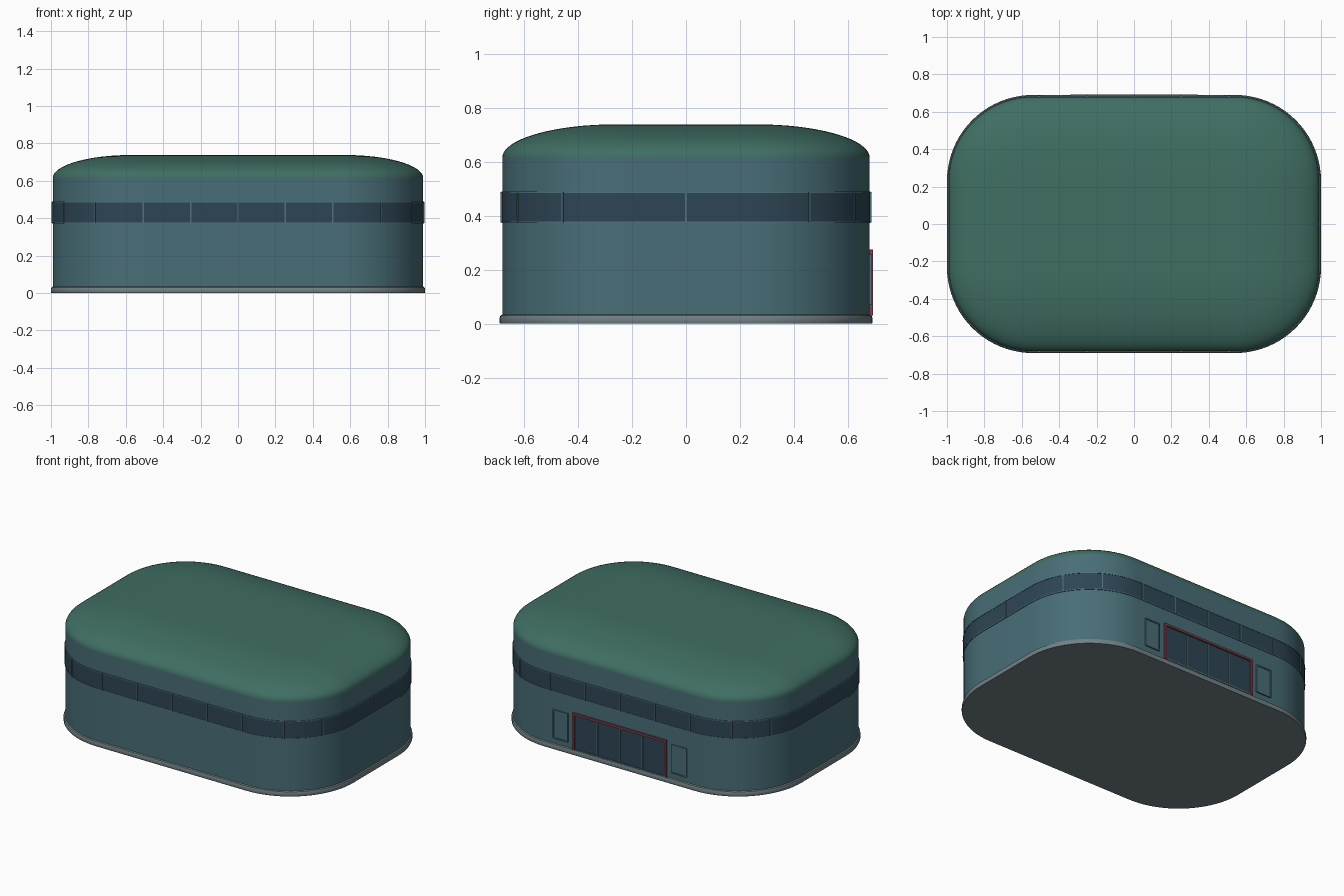
import bpy, bmesh
from math import sin, cos, pi, radians
from mathutils import Matrix

if "Cube" in bpy.data.objects:
    bpy.data.objects.remove(bpy.data.objects["Cube"])

HX, HY, R = 0.99, 0.68, 0.45      # wall half sizes and corner radius
CX, CY = HX - R, HY - R           # corner arc centres


def mat(name, c):
    m = bpy.data.materials.new(name)
    m.diffuse_color = (*c, 1)
    m.use_nodes = True
    m.node_tree.nodes["Principled BSDF"].inputs["Base Color"].default_value = m.diffuse_color
    return m


WALL = mat("wall_teal", (0.065, 0.155, 0.185))
ROOF = mat("roof_green", (0.05, 0.155, 0.125))
GLASS = mat("dark_glass", (0.027, 0.06, 0.09))
TRIM = mat("trim", (0.08, 0.17, 0.2))
STONE = mat("plinth_grey", (0.17, 0.22, 0.235))
RED = mat("door_red", (0.2, 0.05, 0.08))


def finish(name, bm, m, smooth=False):
    bmesh.ops.recalc_face_normals(bm, faces=bm.faces)
    me = bpy.data.meshes.new(name)
    bm.to_mesh(me)
    bm.free()
    me.materials.append(m)
    ob = bpy.data.objects.new(name, me)
    bpy.context.collection.objects.link(ob)
    if smooth:
        bpy.ops.object.select_all(action='DESELECT')
        ob.select_set(True)
        bpy.context.view_layer.objects.active = ob
        bpy.ops.object.shade_smooth_by_angle(angle=radians(30))
    return ob


def outline(off, n=20):
    """Rounded rectangle, grown outwards by off."""
    r, pts = R + off, []
    for q, (sx, sy) in enumerate([(1, 1), (-1, 1), (-1, -1), (1, -1)]):
        for i in range(n + 1):
            a = (q + i / n) * pi / 2
            pts.append((sx * CX + r * cos(a), sy * CY + r * sin(a)))
    return pts


def loft(name, profile, m, bottom=False, top=False):
    """Sweep a list of (offset, z) around the rounded plan."""
    bm = bmesh.new()
    rings = [[bm.verts.new((x, y, z)) for x, y in outline(o)] for o, z in profile]
    n = len(rings[0])
    for a, b in zip(rings, rings[1:]):
        for i in range(n):
            j = (i + 1) % n
            bm.faces.new((a[i], a[j], b[j], b[i]))
    if bottom:
        bm.faces.new(rings[0][::-1])
    if top:
        bm.faces.new(rings[-1])
    return finish(name, bm, m, True)


def add_box(bm, x, y, z, sx, sy, sz, rot=0):
    M = (Matrix.Translation((x, y, z)) @ Matrix.Rotation(rot, 4, 'Z')
         @ Matrix.Diagonal((sx, sy, sz, 1)))
    bmesh.ops.create_cube(bm, size=1, matrix=M)


def boxes(name, items, m):
    bm = bmesh.new()
    for it in items:
        add_box(bm, *it)
    return finish(name, bm, m)


# main shell
loft("plinth", [(0.008, 0), (0.01, 0.004), (0.01, 0.022), (0.007, 0.03), (0, 0.034)], STONE, bottom=True)
loft("wall", [(0, 0.03), (0, 0.615)], WALL)

# domed roof: elliptical edge into a flat top
arc = [i / 16 * pi / 2 for i in range(17)]
loft("roof", [(-0.42 * (1 - cos(a)), 0.615 + 0.123 * sin(a)) for a in arc], ROOF, top=True)

# ribbon window and its rails
Z0, Z1 = 0.375, 0.487
loft("window_band", [(0, Z0), (0.002, Z0), (0.002, Z1), (0, Z1)], GLASS)
for nm, z in (("window_sill", Z0), ("window_head", Z1)):
    loft(nm, [(0, z - 0.003), (0.004, z - 0.003), (0.004, z + 0.003), (0, z + 0.003)], TRIM)

# mullions on straights and around the corners
zc, h = (Z0 + Z1) / 2, Z1 - Z0
mull = []
for s in (-1, 1):
    mull += [(x * 0.253, s * HY, zc, 0.007, 0.012, h) for x in range(-2, 3)]
    mull.append((s * HX, 0, zc, 0.012, 0.007, h))
    for t in (-1, 1):
        for d in (30, 60):
            a = radians(d)
            mull.append((s * (CX + R * cos(a)), t * (CY + R * sin(a)), zc,
                         0.012, 0.007, h, s * t * a))
boxes("window_mullions", mull, TRIM)

# back entrance: four glass panes in a red frame
boxes("entrance_glass", [(0, HY, 0.145, 0.65, 0.008, 0.225)], GLASS)
boxes("entrance_frame", [(0, HY, 0.268, 0.68, 0.024, 0.014)]
      + [(s * 0.333, HY, 0.148, 0.014, 0.024, 0.234) for s in (-1, 1)], RED)
boxes("entrance_mullions", [(x * 0.163, HY, 0.145, 0.008, 0.016, 0.225) for x in (-1, 0, 1)]
      + [(0, HY, 0.036, 0.65, 0.016, 0.008)], TRIM)

# framed side panels
panels, rims = [], []
for s in (-1, 1):
    x = s * 0.43
    panels.append((x, HY, 0.163, 0.1, 0.008, 0.18))
    rims += [(x + d * 0.051, HY, 0.163, 0.008, 0.018, 0.186) for d in (-1, 1)]
    rims += [(x, HY, 0.163 + d * 0.09, 0.094, 0.018, 0.008) for d in (-1, 1)]
boxes("side_panels", panels, WALL)
boxes("side_panel_frames", rims, TRIM)
